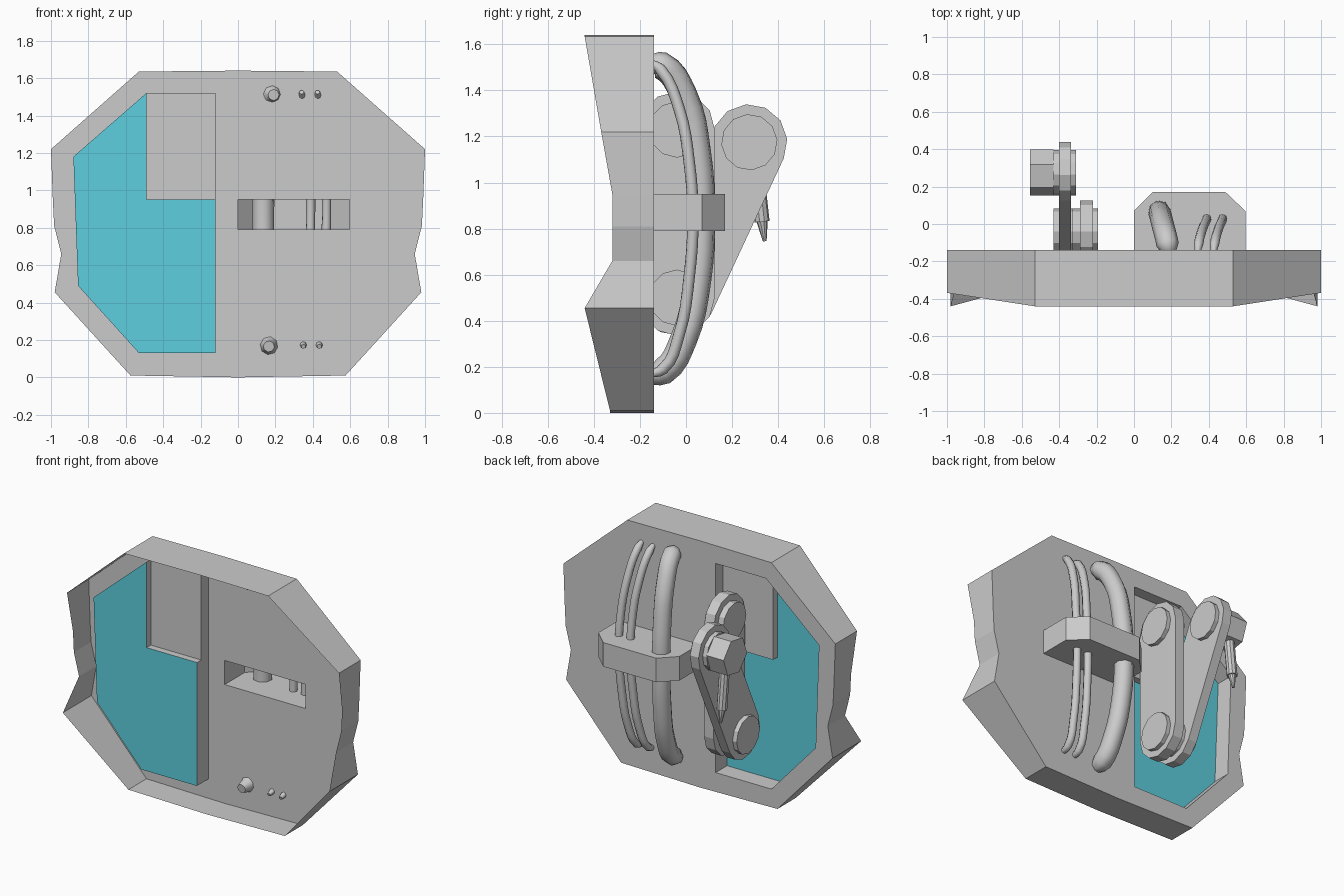
import bpy, bmesh, math
from mathutils import Vector

if "Cube" in bpy.data.objects:
    bpy.data.objects.remove(bpy.data.objects["Cube"])

BACK = -0.14      # plane of the main panel
GLASS = -0.26     # plane of the window
STEP = -0.215     # plane of the blanked-off window corner


def finish(bm, name, normals=True):
    if normals:
        bmesh.ops.recalc_face_normals(bm, faces=bm.faces)
    me = bpy.data.meshes.new(name)
    bm.to_mesh(me)
    bm.free()
    ob = bpy.data.objects.new(name, me)
    bpy.context.collection.objects.link(ob)
    return ob


def faces_object(name, polys):
    bm = bmesh.new()
    for poly in polys:
        bm.faces.new([bm.verts.new(p) for p in poly])
    bmesh.ops.remove_doubles(bm, verts=bm.verts, dist=1e-4)
    return finish(bm, name)


def strip(points, y0, y1):
    """Quads joining a chain of (x, z) points between two depths."""
    return [[(a[0], y0, a[1]), (b[0], y0, b[1]), (b[0], y1, b[1]), (a[0], y1, a[1])]
            for a, b in zip(points, points[1:])]


def ring(y, z, r, n=12, phase=0.0):
    return [(y + r * math.cos(phase + 2 * math.pi * i / n),
             z + r * math.sin(phase + 2 * math.pi * i / n)) for i in range(n)]


def hull_x(name, profile, x0, x1):
    """Convex (y, z) point set stretched along x."""
    bm = bmesh.new()
    for x in (x0, x1):
        for y, z in profile:
            bm.verts.new((x, y, z))
    res = bmesh.ops.convex_hull(bm, input=bm.verts)
    junk = [v for v in res["geom_interior"] if isinstance(v, bmesh.types.BMVert)]
    bmesh.ops.delete(bm, geom=junk, context='VERTS')
    bmesh.ops.dissolve_limit(bm, angle_limit=0.02, verts=bm.verts, edges=bm.edges)
    return finish(bm, name)


def cone_between(name, a, b, r0, r1, n=10):
    a, b = Vector(a), Vector(b)
    bm = bmesh.new()
    bmesh.ops.create_cone(bm, cap_ends=True, segments=n, radius1=r0, radius2=r1,
                          depth=(b - a).length)
    ob = finish(bm, name)
    ob.location = (a + b) / 2
    ob.rotation_euler = (b - a).to_track_quat('Z', 'Y').to_euler()
    return ob


def hose(name, points, r):
    cu = bpy.data.curves.new(name, 'CURVE')
    cu.dimensions = '3D'
    cu.resolution_u = 4
    cu.bevel_depth = r
    cu.bevel_resolution = 2
    cu.use_fill_caps = True
    sp = cu.splines.new('BEZIER')
    sp.bezier_points.add(len(points) - 1)
    for bp, p in zip(sp.bezier_points, points):
        bp.co = p
        bp.handle_left_type = bp.handle_right_type = 'AUTO'
    sp.bezier_points[0].radius = sp.bezier_points[-1].radius = 0.5
    ob = bpy.data.objects.new(name, cu)
    bpy.context.collection.objects.link(ob)
    bpy.ops.object.select_all(action='DESELECT')
    ob.select_set(True)
    bpy.context.view_layer.objects.active = ob
    bpy.ops.object.convert(target='MESH')
    bpy.ops.object.shade_smooth_by_angle(angle=math.radians(50))


# Outline of the hull: (x, z, front edge y), mirrored
half = [(0, 1.64, -0.44), (0.53, 1.635, -0.44), (1.0, 1.22, -0.368), (0.99, 0.95, -0.32),
        (0.983, 0.81, -0.32), (0.945, 0.66, -0.32), (0.98, 0.455, -0.44),
        (0.575, 0.01, -0.33), (0, 0.0, -0.33)]
outline = half + [(-x, z, y) for x, z, y in half[-2:0:-1]]
closed = outline + outline[:1]

# Thin rim projecting forward from the panel
faces_object("rim", [[(a[0], BACK, a[1]), (b[0], BACK, b[1]), (b[0], b[2], b[1]), (a[0], a[2], a[1])]
                     for a, b in zip(closed, closed[1:])])

# Panel with openings for the window box and the hose bracket
A, B, C, D = (-0.49, 1.52), (-0.12, 1.52), (-0.12, 0.95), (-0.12, 0.13)
E, F, G, K = (-0.53, 0.13), (-0.855, 0.49), (-0.88, 1.18), (-0.49, 0.95)
slot = [(0, 0.79), (0.595, 0.79), (0.595, 0.95), (0, 0.95)]
bm = bmesh.new()
for loop in ([p[:2] for p in outline], [A, B, C, D, E, F, G], slot):
    vs = [bm.verts.new((x, BACK, z)) for x, z in loop]
    for i, v in enumerate(vs):
        bm.edges.new((v, vs[i - 1]))
bmesh.ops.triangle_fill(bm, use_beauty=True, edges=bm.edges, normal=(0, 1, 0))
bmesh.ops.dissolve_limit(bm, angle_limit=0.01, verts=[], edges=bm.edges)
finish(bm, "panel")

# Window box standing forward of the panel, with a stepped blank corner
faces_object("window_box", strip([A, B, C], BACK, STEP) + strip([C, D, E, F, G, A], BACK, GLASS)
             + strip([C, K, A], STEP, GLASS) + [[(x, STEP, z) for x, z in (A, B, C, K)]])
glass = faces_object("window", [[(x, GLASS, z) for x, z in (A, K, C, D, E, F, G)]])
mat = bpy.data.materials.new("cyan")
mat.diffuse_color = (0.11, 0.62, 0.73, 1)
mat.use_nodes = True
mat.node_tree.nodes["Principled BSDF"].inputs["Base Color"].default_value = mat.diffuse_color
glass.data.materials.append(mat)

# Hollow hose bracket, open to the front
prof = [(0, BACK), (0, 0.07), (0.1, 0.17), (0.49, 0.17), (0.595, 0.07), (0.595, BACK)]
z0, z1 = 0.79, 0.95
faces_object("hose_bracket",
             [[(a[0], a[1], z0), (b[0], b[1], z0), (b[0], b[1], z1), (a[0], a[1], z1)]
              for a, b in zip(prof, prof[1:])]
             + [[(x, y, z) for x, y in prof] for z in (z0, z1)])

# Hoses bowed out behind the panel, ends poking through it
hose("large_hose", [(0.19, -0.17, 1.51), (0.18, -0.11, 1.51), (0.155, -0.01, 1.38), (0.14, 0.05, 1.13),
                    (0.135, 0.067, 0.85), (0.14, 0.05, 0.57), (0.155, -0.01, 0.32),
                    (0.165, -0.1, 0.18), (0.165, -0.2, 0.165)], 0.06)
for i, x in enumerate((0.34, 0.425)):
    hose(f"small_hose_{i + 1}",
         [(x, -0.16, 1.525), (x + 0.005, -0.11, 1.49), (x + 0.025, -0.03, 1.32), (x + 0.045, 0.015, 1.08),
          (x + 0.048, 0.03, 0.85), (x + 0.04, 0.015, 0.6), (x + 0.025, -0.03, 0.34),
          (x + 0.01, -0.1, 0.19), (x + 0.01, -0.175, 0.165)], 0.025)

# Two arm links and their pivot discs
low, high, top = (-0.04, 0.5), (-0.04, 1.23), (0.275, 1.175)
R, r = 0.165, 0.122
tilt = math.atan2(top[1] - low[1], top[0] - low[0])
hull_x("lower_link", ring(*low, R) + ring(*high, R), -0.29, -0.22)
hull_x("upper_link", ring(*low, R, 12, tilt) + ring(*top, R, 12, tilt), -0.40, -0.337)
hull_x("base_pivot", ring(*high, r), -0.33, -0.193)
hull_x("middle_pivot", ring(*low, r), -0.43, -0.193)
hull_x("head_pivot", ring(*top, r, 12, tilt), -0.43, -0.31)

# Faceted head and nozzle
hull_x("head", ring(*top, 0.125, 6, math.radians(10)), -0.555, -0.43)
cone_between("nozzle_body", (-0.495, 0.3, 1.1), (-0.495, 0.33, 0.83), 0.033, 0.033)
cone_between("nozzle_tip", (-0.495, 0.33, 0.835), (-0.495, 0.342, 0.745), 0.025, 0.008)
